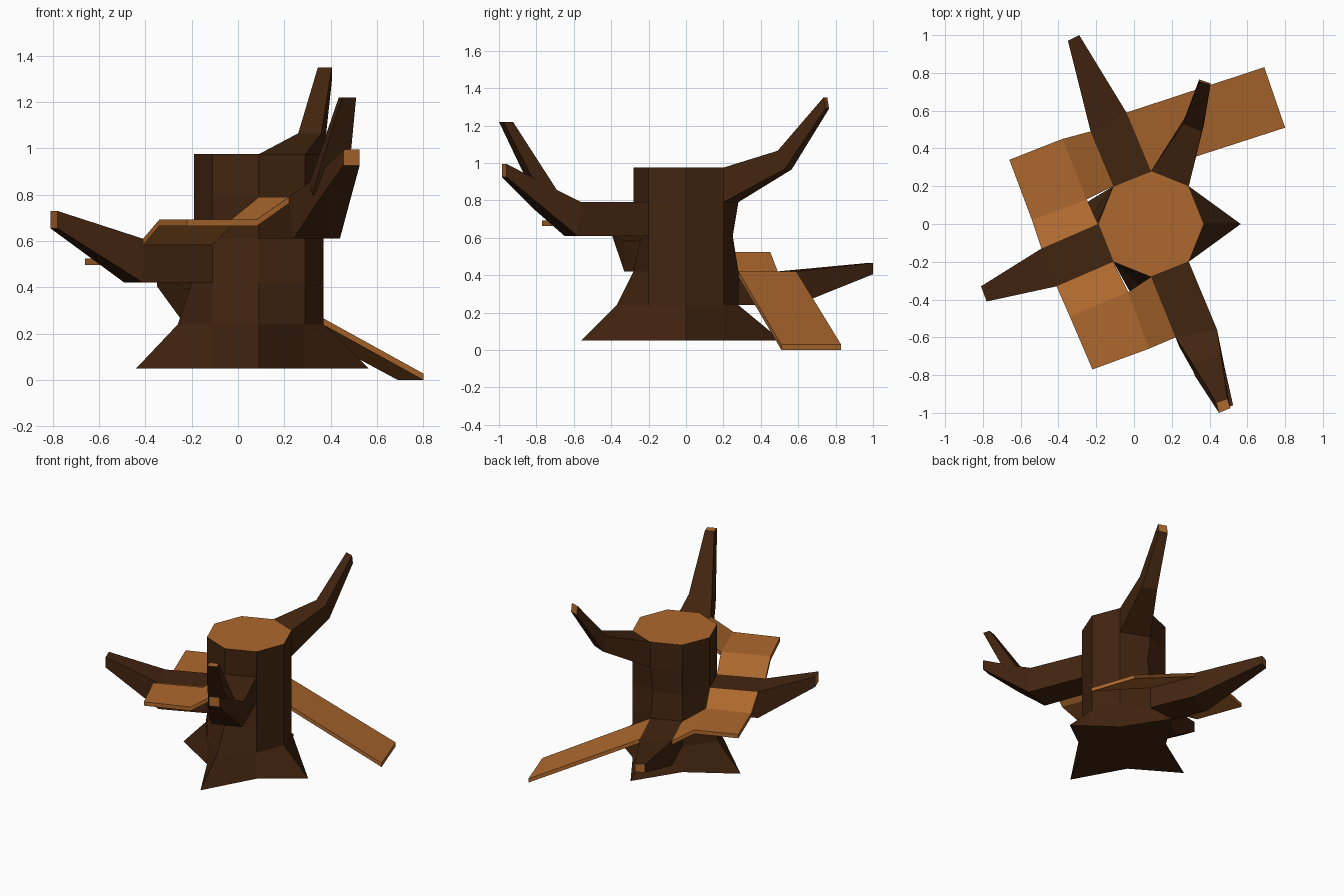
import bpy, bmesh

if "Cube" in bpy.data.objects:
    bpy.data.objects.remove(bpy.data.objects["Cube"])


def material(name, color):
    m = bpy.data.materials.new(name)
    m.diffuse_color = (*color, 1)
    m.use_nodes = True
    m.node_tree.nodes["Principled BSDF"].inputs["Base Color"].default_value = m.diffuse_color
    return m


BARK = material("bark", (0.055, 0.018, 0.005))
WOOD = material("cut_wood", (0.42, 0.14, 0.027))


def loft(name, sections, mats, cap_start=True, end_mat=0):
    """Skin equal-sized sections into a flat-faced solid."""
    bm = bmesh.new()
    rows = [[bm.verts.new(p) for p in s] for s in sections]
    n = len(rows[0])
    for lo, hi in zip(rows, rows[1:]):
        for i in range(n):
            j = (i + 1) % n
            bm.faces.new((lo[i], lo[j], hi[j], hi[i]))
    if cap_start:
        bm.faces.new(rows[0][::-1])
    bm.faces.new(rows[-1]).material_index = end_mat
    bmesh.ops.recalc_face_normals(bm, faces=bm.faces)
    me = bpy.data.meshes.new(name)
    bm.to_mesh(me)
    bm.free()
    for m in mats:
        me.materials.append(m)
    ob = bpy.data.objects.new(name, me)
    bpy.context.collection.objects.link(ob)
    return ob


# Trunk rings: z, right x, back y, left x, front y (diagonal corners stay put)
def ring(z, r, b, l, f):
    return [(r, 0, z), (.29, .2, z), (.09, b, z), (-.11, .2, z),
            (l, 0, z), (-.11, -.2, z), (.09, f, z), (.29, -.2, z)]


rings = [ring(.05, .565, .51, -.44, -.56),
         ring(.24, .37, .28, -.26, -.37),
         ring(.42, .37, .28, -.20, -.28),
         ring(.61, .37, .25, -.19, -.24),
         ring(.79, .37, .28, -.19, -.28),
         ring(.975, .37, .28, -.19, -.28)]
loft("trunk", rings, [BARK, WOOD], end_mat=1)


# Branches grow out of one trunk panel; sections run top a, top b, bottom b, bottom a
def panel(low, a, b):
    return [rings[low + 1][a], rings[low + 1][b], rings[low][b], rings[low][a]]


def branch(name, *sections):
    loft(name, sections, [BARK, WOOD], cap_start=False, end_mat=1)


branch("top_branch", panel(4, 1, 2),
       [(.36, .49, 1.065), (.26, .53, 1.065), (.27, .565, .965), (.37, .525, .965)],
       [(.405, .735, 1.35), (.345, .755, 1.35), (.345, .765, 1.29), (.405, .745, 1.29)])

branch("left_branch", panel(2, 4, 5),
       [(-.49, -.13, .61), (-.41, -.33, .61), (-.41, -.33, .42), (-.49, -.13, .42)],
       [(-.81, -.33, .73), (-.78, -.41, .73), (-.78, -.41, .655), (-.81, -.33, .655)])

branch("back_branch", panel(1, 2, 3),
       [(-.04, .59, .42), (-.23, .49, .42), (-.23, .49, .24), (-.04, .59, .24)],
       [(-.29, 1, .465), (-.35, .97, .465), (-.35, .97, .405), (-.29, 1, .405)])

# Forked branch: main arm, then the upper prong
branch("forked_branch", panel(3, 6, 7),
       [(.22, -.60, .79), (.44, -.56, .79), (.44, -.58, .61), (.24, -.65, .61)],
       [(.31, -.74, .855), (.46, -.69, .855), (.48, -.76, .76), (.33, -.81, .75)],
       [(.455, -.985, .995), (.525, -.96, .995), (.525, -.96, .925), (.455, -.985, .925)])
branch("fork_prong",
       [(.31, -.74, .855), (.46, -.69, .855), (.47, -.76, .80), (.32, -.80, .80)],
       [(.435, -.945, 1.22), (.495, -.925, 1.22), (.51, -.975, 1.22), (.45, -1, 1.22)])


# Walkway planks: each step is an (outer, inner) edge at a height
def walkway(name, *steps):
    t = .028
    secs = [[(*o, z), (*i, z), (*i, z - t), (*o, z - t)] for o, i, z in steps]
    loft(name, secs, [WOOD])


walkway("entry_ramp",
        ((.69, .83), (.80, .51), .028),
        ((-.04, .59), (.09, .28), .42))


# Corner walkways: rise to a flat square landing, turn, and rise again
def corner(name, start, end, landing, z0, z1, z2):
    c0, c1, c2, c3 = landing
    walkway(name + "_lower_ramp", (*start, z0), (c0, c3, z1))
    walkway(name + "_landing", (c0, c3, z1), (c1, c2, z1))
    walkway(name + "_upper_ramp", (c2, c3, z1), (*end, z2))


corner("back_left", ((-.23, .49), (-.11, .2)), ((-.49, -.13), (-.19, 0)),
       ((-.38, .45), (-.66, .34), (-.54, .02), (-.25, .13)), .42, .525, .61)
corner("front_left", ((-.41, -.33), (-.11, -.2)), ((.22, -.60), (.09, -.28)),
       ((-.34, -.49), (-.22, -.77), (.08, -.66), (-.03, -.36)), .61, .692, .79)
